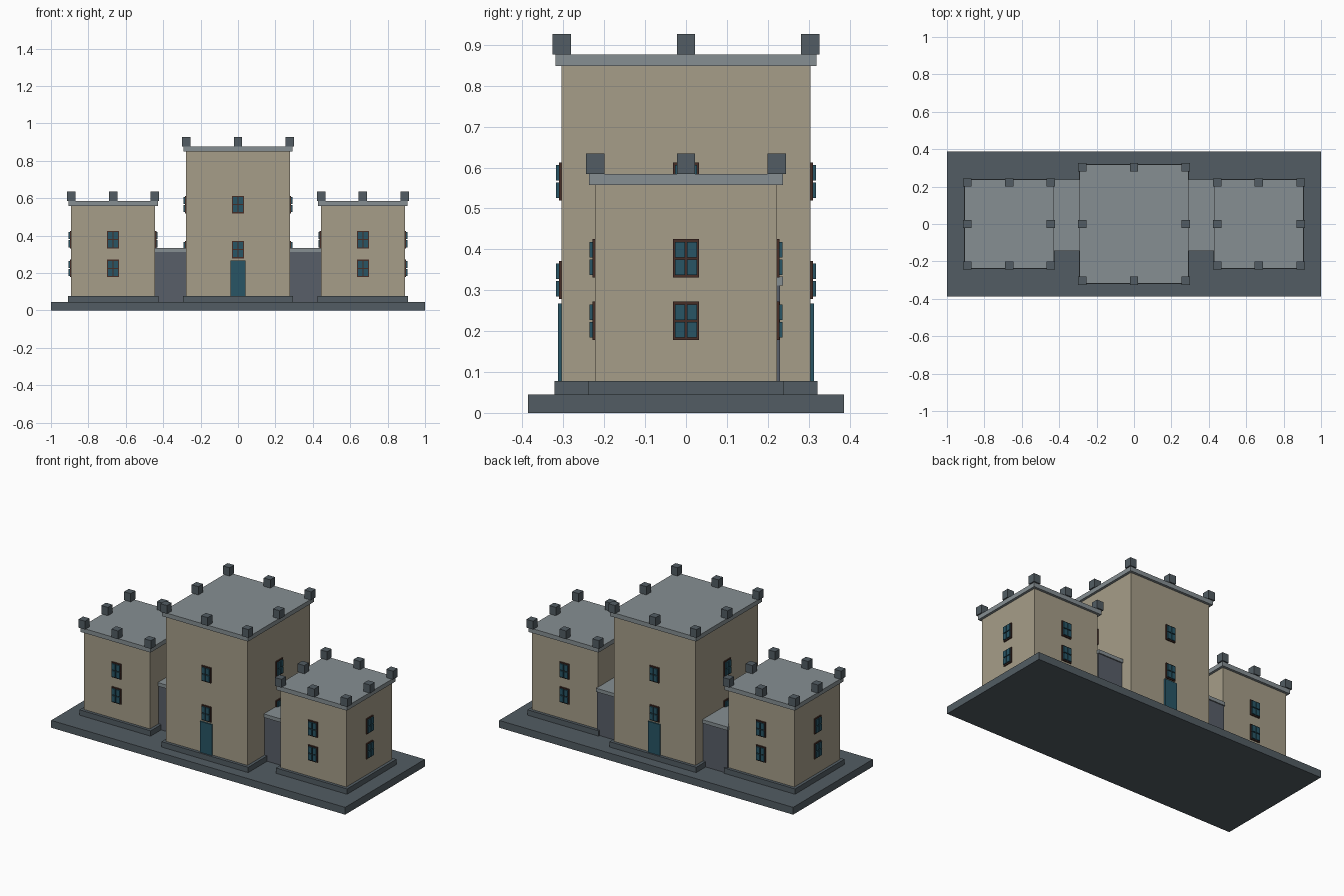
import bpy
import bmesh
from mathutils import Matrix, Vector

cube = bpy.data.objects.get("Cube")
if cube:
    bpy.data.objects.remove(cube, do_unlink=True)


def material(name, r, g, b):
    mat = bpy.data.materials.new(name)
    mat.use_nodes = True
    mat.diffuse_color = (r, g, b, 1)
    mat.node_tree.nodes["Principled BSDF"].inputs["Base Color"].default_value = (r, g, b, 1)
    return mat


SAND = material("sand plaster", 0.38, 0.34, 0.25)
STONE = material("dark stone", 0.085, 0.108, 0.125)
LINK = material("slate wall", 0.098, 0.112, 0.138)
ROOF = material("pale roof stone", 0.24, 0.275, 0.29)
TEAL = material("teal paint", 0.021, 0.09, 0.13)
BROWN = material("brown frame", 0.061, 0.026, 0.019)


def boxes(name, mat, spans):
    """One object from boxes given as (low corner, high corner)."""
    bm = bmesh.new()
    for low, high in spans:
        low, high = Vector(low), Vector(high)
        bmesh.ops.create_cube(bm, size=1, matrix=Matrix.Translation((low + high) / 2)
                              @ Matrix.Diagonal((*(high - low), 1)))
    mesh = bpy.data.meshes.new(name)
    bm.to_mesh(mesh)
    bm.free()
    mesh.materials.append(mat)
    obj = bpy.data.objects.new(name, mesh)
    bpy.context.collection.objects.link(obj)
    return obj


def slab(name, mat, cx, cy, hx, hy, z0, z1):
    return boxes(name, mat, [((cx - hx, cy - hy, z0), (cx + hx, cy + hy, z1))])


def window(name, cx, z, hx, hy, side):
    """Brown backing plate with four raised panes; side counts quarter turns from the front."""
    reach = hy if side % 2 == 0 else hx
    place = (Matrix.Translation((cx, 0, z)) @ Matrix.Rotation(side * 1.5707963, 4, "Z")
             @ Matrix.Translation((0, -reach, 0)))
    frame = boxes(name + "_frame", BROWN, [((-0.032, -0.007, -0.047), (0.032, 0.002, 0.047))])
    panes = []
    for sx in (-1, 1):
        for sz in (-1, 1):
            x, h = sx * 0.0145, sz * 0.0215
            panes.append(((x - 0.012, -0.014, h - 0.019), (x + 0.012, -0.006, h + 0.019)))
    glass = boxes(name + "_panes", TEAL, panes)
    frame.matrix_world = place
    glass.matrix_world = place


def tower(name, cx, hx, hy, top, window_heights):
    slab(name + "_plinth", STONE, cx, 0, hx + 0.018, hy + 0.018, 0.045, 0.078)
    slab(name + "_walls", SAND, cx, 0, hx, hy, 0.078, top)
    slab(name + "_roof", ROOF, cx, 0, hx + 0.015, hy + 0.015, top, top + 0.027)
    # Battlement blocks at the corners and the middle of each edge
    r, z = 0.0225, top + 0.027
    blocks = [((cx + i * hx - r, j * hy - r, z), (cx + i * hx + r, j * hy + r, z + 0.051))
              for i in (-1, 0, 1) for j in (-1, 0, 1) if i or j]
    boxes(name + "_battlements", STONE, blocks)
    for side, label in enumerate(("front", "left", "back", "right")):
        for level, height in zip(("lower", "upper"), window_heights):
            window(f"{name}_{label}_{level}_window", cx, height, hx, hy, side)


# Ground slab
slab("base", STONE, 0, 0, 1, 0.387, 0, 0.045)

# Central keep and the two wings
tower("keep", 0, 0.277, 0.304, 0.849, (0.325, 0.566))
for sign, label in ((1, "left"), (-1, "right")):
    tower(label + "_wing", sign * 0.668, 0.224, 0.222, 0.557, (0.225, 0.378))
    # Low passage between keep and wing
    slab(label + "_passage_walls", LINK, sign * 0.36, 0.046, 0.085, 0.184, 0.045, 0.312)
    slab(label + "_passage_roof", ROOF, sign * 0.36, 0.046, 0.088, 0.191, 0.312, 0.334)

# Doors on the front and back of the keep
for sign, label in ((-1, "front"), (1, "back")):
    slab(label + "_door", TEAL, 0, sign * 0.308, 0.041, 0.005, 0.078, 0.268)
